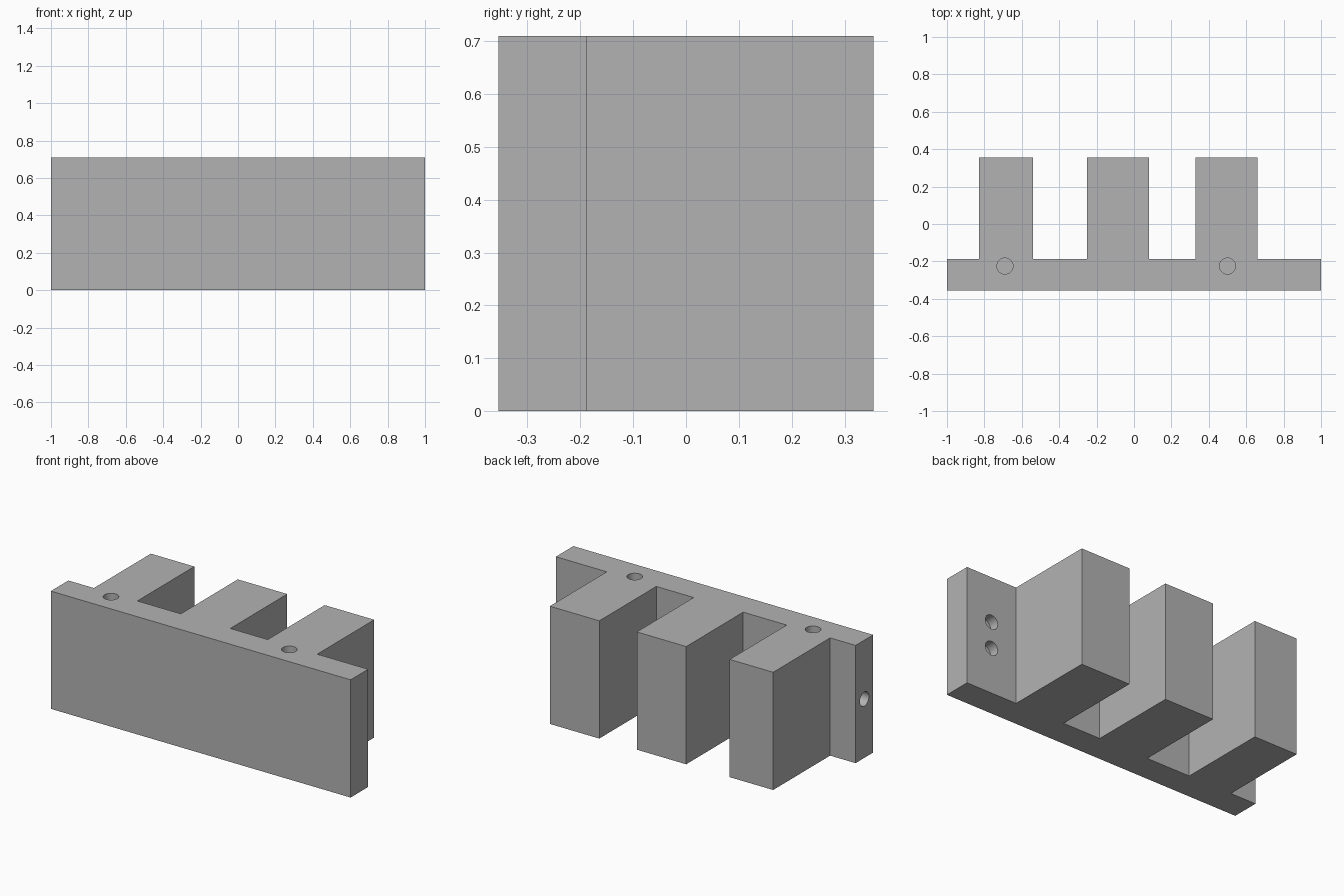
import bpy
import bmesh
from math import pi
from mathutils import Matrix, Vector

if "Cube" in bpy.data.objects:
    bpy.data.objects.remove(bpy.data.objects["Cube"])

HEIGHT = 0.71
FRONT, PLATE_BACK, BACK = -0.355, -0.188, 0.355
TEETH = [(-0.83, -0.54), (-0.25, 0.08), (0.33, 0.66)]
RADIUS = 0.043

# Single grey material
grey = bpy.data.materials.new("grey")
grey.use_nodes = True
colour = (0.45, 0.45, 0.45, 1)
grey.diffuse_color = colour
grey.node_tree.nodes["Principled BSDF"].inputs["Base Color"].default_value = colour


def mesh_object(name, bm):
    bmesh.ops.recalc_face_normals(bm, faces=bm.faces)
    mesh = bpy.data.meshes.new(name)
    bm.to_mesh(mesh)
    bm.free()
    mesh.materials.append(grey)
    obj = bpy.data.objects.new(name, mesh)
    bpy.context.collection.objects.link(obj)
    return obj


# Comb-shaped block: plan outline of plate and teeth, extruded upwards
outline = [(1, FRONT), (-1, FRONT), (-1, PLATE_BACK)]
for left, right in TEETH:
    outline += [(left, PLATE_BACK), (left, BACK), (right, BACK), (right, PLATE_BACK)]
outline.append((1, PLATE_BACK))
bm = bmesh.new()
base = bm.faces.new([bm.verts.new((x, y, 0)) for x, y in outline])
top = bmesh.ops.extrude_face_region(bm, geom=[base], use_keep_orig=True)["geom"]
bmesh.ops.translate(bm, vec=(0, 0, HEIGHT), verts=[v for v in top if isinstance(v, bmesh.types.BMVert)])
block = mesh_object("comb_block", bm)

# Blind holes: mouth centre, drilled axis, depth
mid_y, mid_z = (FRONT + PLATE_BACK) / 2, HEIGHT / 2
holes = [((x, -0.225, HEIGHT), "Z", 0.1) for x in (-0.69, 0.5)]
holes += [((0.83, PLATE_BACK, mid_z + dz), "Y", 0.06) for dz in (-0.08, 0.08)]
holes.append(((-1, mid_y, mid_z), "X", 0.06))
turn = {"X": Matrix.Rotation(pi / 2, 4, "Y"), "Y": Matrix.Rotation(pi / 2, 4, "X"), "Z": Matrix()}

bm = bmesh.new()
for mouth, axis, depth in holes:
    bmesh.ops.create_cone(bm, cap_ends=True, segments=32, radius1=RADIUS, radius2=RADIUS,
                          depth=2 * depth, matrix=Matrix.Translation(Vector(mouth)) @ turn[axis])
cutter = mesh_object("hole_cutter", bm)
cutter.hide_render = True

# Drill the holes, then discard the cutter
drill = block.modifiers.new("holes", "BOOLEAN")
drill.operation = "DIFFERENCE"
drill.solver = "EXACT"
drill.object = cutter
bpy.ops.object.select_all(action="DESELECT")
block.select_set(True)
bpy.context.view_layer.objects.active = block
bpy.ops.object.modifier_apply(modifier=drill.name)
bpy.data.objects.remove(cutter)
bpy.ops.object.shade_smooth_by_angle()
